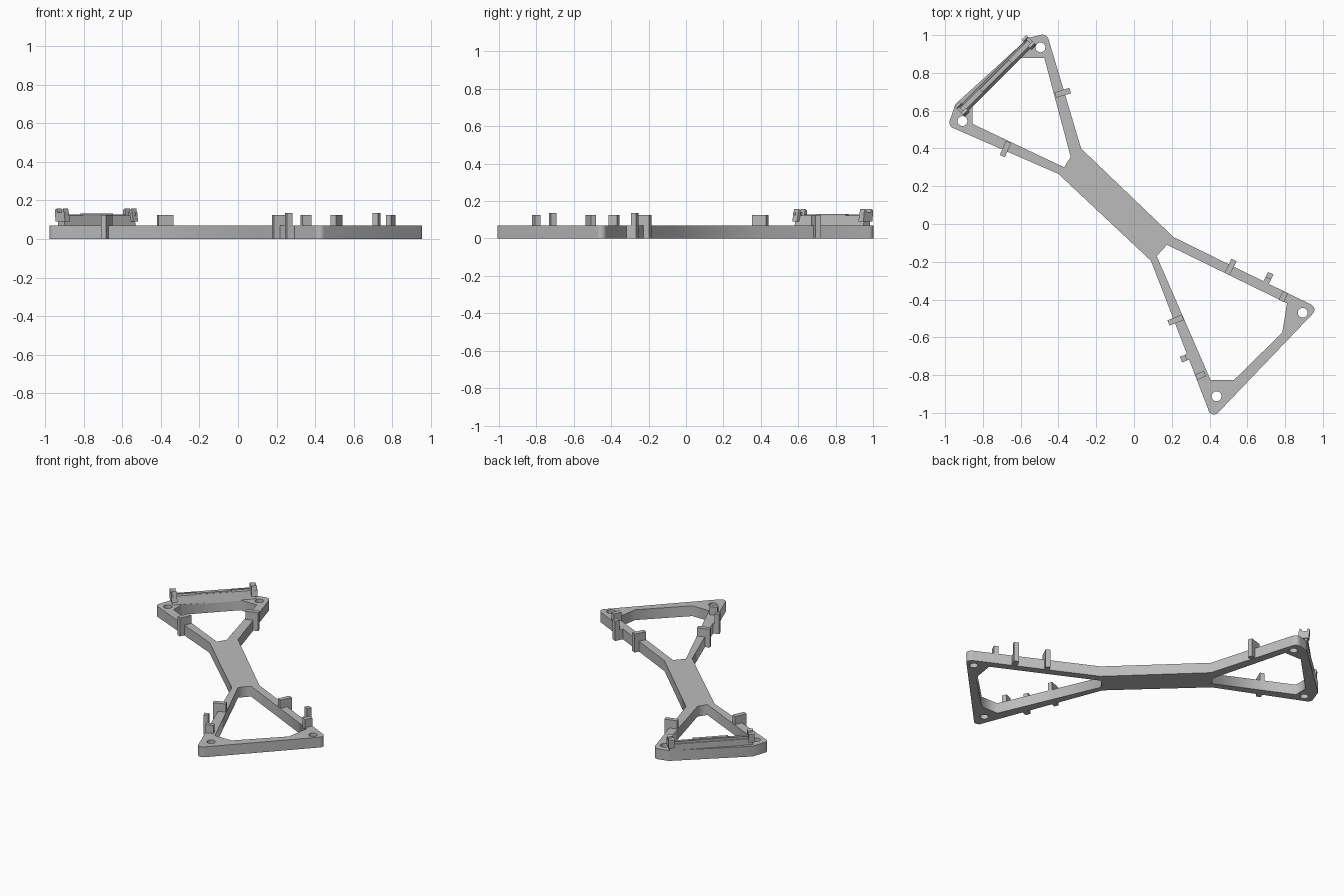
import bpy, bmesh, math
from mathutils import Vector

cube = bpy.data.objects.get("Cube")
if cube:
    bpy.data.objects.remove(cube)

grey = bpy.data.materials.new("mid grey")
grey.use_nodes = True
grey.diffuse_color = (0.5, 0.5, 0.5, 1)
grey.node_tree.nodes["Principled BSDF"].inputs["Base Color"].default_value = (0.5, 0.5, 0.5, 1)
H = 0.07  # frame thickness


def finish(bm, name):
    bmesh.ops.recalc_face_normals(bm, faces=bm.faces)
    mesh = bpy.data.meshes.new(name)
    bm.to_mesh(mesh)
    bm.free()
    mesh.materials.append(grey)
    ob = bpy.data.objects.new(name, mesh)
    bpy.context.collection.objects.link(ob)
    return ob


def rounded(corners, steps=6):
    """Replace each (x, y, radius) corner by an arc; radius 0 stays sharp."""
    out = []
    for i, (x, y, r) in enumerate(corners):
        p = Vector((x, y))
        if not r:
            out.append(p)
            continue
        a = (Vector(corners[i - 1][:2]) - p).normalized()
        b = (Vector(corners[(i + 1) % len(corners)][:2]) - p).normalized()
        half = a.angle(b) / 2
        d = r / math.tan(half)
        start, end = p + a * d, p + b * d
        c = p + (a + b).normalized() * (r / math.sin(half))
        sweep = (start - c).angle_signed(end - c)
        for k in range(steps + 1):
            t = -sweep * k / steps
            v = start - c
            out.append(c + Vector((v.x * math.cos(t) - v.y * math.sin(t),
                                   v.x * math.sin(t) + v.y * math.cos(t))))
    return out


def circle(x, y, r, n=24):
    return [Vector((x + r * math.cos(k * math.tau / n), y + r * math.sin(k * math.tau / n)))
            for k in range(n)]


def plate(name, loops):
    """Flat plate with holes, from z = 0 to H."""
    cu = bpy.data.curves.new(name, "CURVE")
    cu.dimensions = "2D"
    cu.fill_mode = "BOTH"
    cu.extrude = H / 2
    for loop in loops:
        s = cu.splines.new("POLY")
        s.points.add(len(loop) - 1)
        for pt, v in zip(s.points, loop):
            pt.co = (v.x, v.y, 0, 1)
        s.use_cyclic_u = True
    tmp = bpy.data.objects.new(name + "_path", cu)
    bpy.context.collection.objects.link(tmp)
    bpy.context.view_layer.update()
    ev = tmp.evaluated_get(bpy.context.evaluated_depsgraph_get())
    bm = bmesh.new()
    bm.from_mesh(ev.to_mesh())
    ev.to_mesh_clear()
    bpy.data.objects.remove(tmp)
    bmesh.ops.remove_doubles(bm, verts=bm.verts, dist=1e-5)
    bmesh.ops.translate(bm, verts=bm.verts, vec=(0, 0, H / 2))
    return finish(bm, name)


def prism(name, origin, along, side, profile, length):
    """Sweep a (side, z) profile along a ground direction, centred on origin."""
    bm = bmesh.new()
    rings = []
    for s in (-length / 2, length / 2):
        ring = []
        for w, z in profile:
            p = origin + along * s + side * w
            ring.append(bm.verts.new((p.x, p.y, z)))
        rings.append(ring)
        bm.faces.new(ring)
    n = len(profile)
    for i in range(n):
        j = (i + 1) % n
        bm.faces.new((rings[0][i], rings[0][j], rings[1][j], rings[1][i]))
    return finish(bm, name)


def rect(w0, w1, z0, z1):
    return [(w0, z0), (w1, z0), (w1, z1), (w0, z1)]


# Frame: waist with two splayed triangles
outline = rounded([(-0.56, 0.985, 0.03), (-0.462, 1.01, 0.035), (-0.28, 0.40, 0),
                   (0.21, -0.07, 0), (0.975, -0.445, 0.03), (0.43, -1.015, 0.03),
                   (0.40, -1.0, 0), (0.09, -0.195, 0), (-0.40, 0.265, 0),
                   (-0.985, 0.52, 0.03), (-0.945, 0.635, 0)])
back_opening = rounded([(-0.855, 0.53, 0), (-0.855, 0.62, 0), (-0.60, 0.88, 0),
                        (-0.475, 0.88, 0), (-0.335, 0.355, 0), (-0.37, 0.30, 0)])
front_opening = rounded([(0.81, -0.42, 0), (0.785, -0.575, 0), (0.53, -0.825, 0),
                         (0.405, -0.825, 0), (0.12, -0.17, 0), (0.175, -0.11, 0)])
screw_holes = [circle(x, y, 0.026) for x, y in
               [(-0.495, 0.935), (-0.908, 0.545), (0.893, -0.47), (0.437, -0.912)]]
plate("frame", [outline, back_opening, front_opening] + screw_holes)

# Clips on the arms: each arm is (name, start, end, outward side sign)
arms = [("front_left", (0.21, -0.07), (0.975, -0.445), 1),
        ("front_right", (0.09, -0.195), (0.40, -1.0), -1),
        ("back_left", (-0.28, 0.40), (-0.462, 1.01), -1),
        ("back_right", (-0.40, 0.265), (-0.985, 0.52), 1)]
for name, start, end, sign in arms:
    start = Vector(start)
    along = (Vector(end) - start).normalized()
    out = Vector((-along.y, along.x)) * sign
    front = name.startswith("front")
    s = 0.34 if front else 0.31
    prism(name + "_cross_clip", start + along * s, along, out,
          rect(-0.05, 0.032, 0.001, 0.125), 0.03)
    if front:
        reach = 0.055 if sign > 0 else 0.04
        prism(name + "_post_foot", start + along * 0.545, along, out,
              rect(-0.01, reach, 0.001, H), 0.032)
        prism(name + "_post", start + along * 0.545, along, out,
              rect(reach - 0.03, reach, H, 0.135), 0.032)
        prism(name + "_end_clip", start + along * 0.66, along, out,
              rect(-0.052, -0.001, H - 0.01, 0.125), 0.03)

# Raised rail along the back bar, with a sloped inner side and centre hump
along = Vector((1, 1)).normalized()
out = Vector((-1, 1)).normalized()
mid = Vector((-0.732, 0.783))
prism("rail", mid, along, out,
      [(-0.028, H - 0.005), (0.024, H - 0.005), (0.024, 0.112), (0.014, 0.122), (-0.012, 0.122)], 0.52)
prism("rail_hump", mid, along, out, rect(-0.01, 0.012, 0.12, 0.131), 0.22)
prism("rail_groove_lip", mid, along, out, rect(0.016, 0.022, 0.11, 0.128), 0.46)

# Forked hooks at both rail ends
for end, s in (("left", 1), ("right", -1)):
    base = mid + along * (s * 0.25)
    for k, w in (("outer", 0.022), ("inner", -0.026)):
        prism(f"{end}_{k}_hook", base, along, out,
              [(w - 0.01, 0.09), (w + 0.012, 0.09), (w + 0.018, 0.15), (w + 0.004, 0.158)], 0.036)
    prism(end + "_hook_bridge", base + along * (s * 0.01), along, out,
          rect(-0.03, 0.03, 0.09, 0.138), 0.016)
